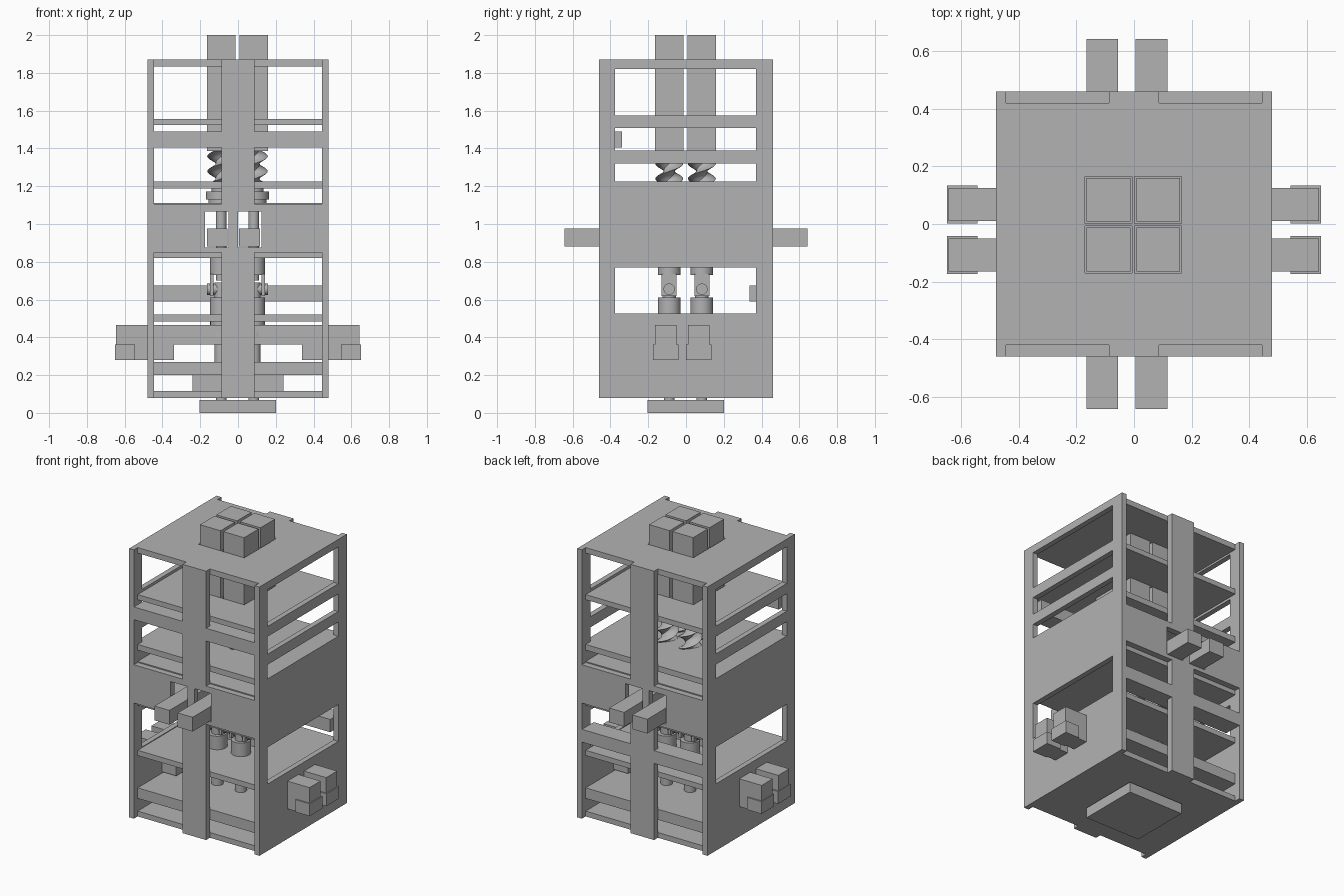
import bpy
import bmesh
from math import pi, radians
from mathutils import Matrix, Vector

cube = bpy.data.objects.get("Cube")
if cube:
    bpy.data.objects.remove(cube, do_unlink=True)

grey = bpy.data.materials.new("plain_grey")
grey.use_nodes = True
COLOUR = (0.45, 0.45, 0.45, 1)
grey.diffuse_color = COLOUR
grey.node_tree.nodes["Principled BSDF"].inputs["Base Color"].default_value = COLOUR


def finish(name, bm, smooth=False):
    bmesh.ops.recalc_face_normals(bm, faces=bm.faces)
    mesh = bpy.data.meshes.new(name)
    bm.to_mesh(mesh)
    bm.free()
    mesh.materials.append(grey)
    obj = bpy.data.objects.new(name, mesh)
    bpy.context.collection.objects.link(obj)
    if smooth:
        bpy.ops.object.select_all(action="DESELECT")
        obj.select_set(True)
        bpy.context.view_layer.objects.active = obj
        bpy.ops.object.shade_smooth_by_angle(angle=radians(35))
    return obj


def box(name, x, y, z):
    """Box from three (low, high) ranges."""
    bm = bmesh.new()
    size = Vector([r[1] - r[0] for r in (x, y, z)])
    mid = Vector([(r[0] + r[1]) / 2 for r in (x, y, z)])
    bmesh.ops.create_cube(bm, size=1, matrix=Matrix.LocRotScale(mid, None, size))
    return finish(name, bm)


def cut(obj, holes):
    """Cut box-shaped holes, then discard the cutters."""
    for hole in holes:
        cutter = box("cutter", *hole)
        cutter.hide_render = True
        mod = obj.modifiers.new("hole", "BOOLEAN")
        mod.operation, mod.solver, mod.object = "DIFFERENCE", "EXACT", cutter
        bpy.context.view_layer.objects.active = obj
        bpy.ops.object.modifier_apply(modifier=mod.name)
        bpy.data.objects.remove(cutter, do_unlink=True)


def turned(name, x, y, steps):
    """Stack of cylinders given as (bottom, top, radius)."""
    bm = bmesh.new()
    for low, high, radius in steps:
        bmesh.ops.create_cone(bm, cap_ends=True, segments=28, radius1=radius, radius2=radius,
                              depth=high - low, matrix=Matrix.Translation((x, y, (low + high) / 2)))
    return finish(name, bm, True)


def auger(name, x, y, low, high, steps=30):
    """Flat oval section twisted upwards."""
    bm = bmesh.new()
    ring = bmesh.ops.create_circle(bm, cap_ends=True, segments=16, radius=0.074,
                                   matrix=Matrix.LocRotScale((x, y, low), None, Vector((1, 0.4, 1))))
    face = ring["verts"][0].link_faces[0]
    for _ in range(steps):
        face = bmesh.ops.extrude_discrete_faces(bm, faces=[face])["faces"][0]
        bmesh.ops.translate(bm, verts=face.verts[:], vec=(0, 0, (high - low) / steps))
        bmesh.ops.rotate(bm, verts=face.verts[:], cent=(x, y, 0),
                         matrix=Matrix.Rotation(2.4 * pi / steps, 3, "Z"))
    return finish(name, bm, True)


BOTTOM, TOP = 0.08, 1.87
IN_X, OUT_X, IN_Y, OUT_Y = 0.445, 0.48, 0.42, 0.46
POSTS = [(-0.165, -0.013), (0.008, 0.16)]

# Side panels with four windows
side_windows = [(0.525, 0.77), (1.225, 1.32), (1.39, 1.507), (1.575, 1.82)]
for side, x in (("left", (IN_X, OUT_X)), ("right", (-OUT_X, -IN_X))):
    panel = box(side + "_panel", x, (-OUT_Y, OUT_Y), (BOTTOM, TOP))
    cut(panel, [((-1, 1), (-0.375, 0.37), z) for z in side_windows])

# Front and back panels: a column crossed by bands, with slots for the sliders
end_windows = {
    "front": [(0, 0.85), (1.105, 1.405), (1.49, 2)],
    "back": [(0, 0.59), (0.675, 0.85), (1.105, 2)],
}
for end, y in (("front", (-OUT_Y, -IN_Y)), ("back", (IN_Y, OUT_Y))):
    panel = box(end + "_panel", (-IN_X, IN_X), y, (BOTTOM, TOP))
    holes = [(x, (-1, 1), z) for z in end_windows[end] for x in ((-1, -0.087), (0.087, 1))]
    holes += [(x, (-1, 1), (0.875, 1.065)) for x in ((-0.175, -0.05), (0, 0.125))]
    cut(panel, holes)
box("front_beam", (-IN_X, IN_X), (-IN_Y, -0.34), (1.405, 1.49))
box("back_beam", (-IN_X, IN_X), (0.335, IN_Y), (0.59, 0.675))

# Shelves from bottom to top
shelves = {
    "floor": (BOTTOM, 0.115), "thick_shelf": (0.2, 0.27), "lower_shelf": (0.485, 0.52),
    "middle_shelf": (0.82, 0.855), "bearing_shelf": (1.075, 1.112),
    "upper_shelf": (1.187, 1.225), "guide_shelf": (1.523, 1.557), "roof": (1.833, TOP),
}
for name, z in shelves.items():
    shelf = box(name, (-IN_X, IN_X), (-IN_Y, IN_Y), z)
    if name in ("guide_shelf", "roof"):
        gap = 0.006
        cut(shelf, [((x0 - gap, x1 + gap), (y0 - gap, y1 + gap), (z[0] - 0.1, z[1] + 0.1))
                    for x0, x1 in POSTS for y0, y1 in POSTS])

# Base foot and the block above the floor
box("base_foot", (-0.205, 0.202), (-0.205, 0.202), (0, 0.068))
box("floor_block", (-0.24, 0.24), (-0.24, 0.24), (0.115, 0.2))

# Sliders through the front and back
for i, x in enumerate([(-0.165, -0.055), (0.006, 0.116)]):
    box(f"long_slider_{i}", x, (-0.643, 0.643), (0.88, 0.975))

# Cross bars through the sides, with capped blocks beneath
for i, (y0, y1) in enumerate([(-0.165, -0.05), (0.01, 0.125)]):
    box(f"cross_bar_{i}", (-0.645, 0.643), (y0, y1), (0.362, 0.465))
    for s in (-1, 1):
        box(f"block_stem_{i}", sorted((s * 0.34, s * 0.545)), (y0, y1), (0.28, 0.362))
        box(f"block_cap_{i}", sorted((s * 0.545, s * 0.65)), (y0 - 0.009, y1 + 0.009), (0.28, 0.362))

# Four drive lines: square post, auger, collar, shaft and joint
for px in POSTS:
    for py in POSTS:
        x, y = sum(px) / 2, sum(py) / 2
        box("square_post", px, py, (1.387, 2))
        auger("auger", x, y, 1.2, 1.39)
        turned("collar", x, y, [(1.112, 1.13, 0.068), (1.13, 1.172, 0.08), (1.172, 1.2, 0.05)])
        turned("upper_shaft", x, y, [(0.7, 1.12, 0.028)])
        turned("lower_shaft", x, y, [(0.06, 0.3, 0.028), (0.27, 0.4, 0.036),
                                     (0.4, 0.43, 0.08), (0.43, 0.485, 0.058)])
        turned("joint_socket", x, y, [(0.52, 0.61, 0.06), (0.61, 0.69, 0.036)])
        turned("joint_head", x, y, [(0.73, 0.82, 0.06)])
        for s in (-1, 1):
            box("joint_prong", sorted((x + s * 0.04, x + s * 0.058)), (y - 0.04, y + 0.04), (0.62, 0.735))
        pin = turned("joint_pin", 0, 0, [(-0.075, 0.075, 0.03)])
        pin.rotation_euler.y = pi / 2
        pin.location = (x, y, 0.655)
